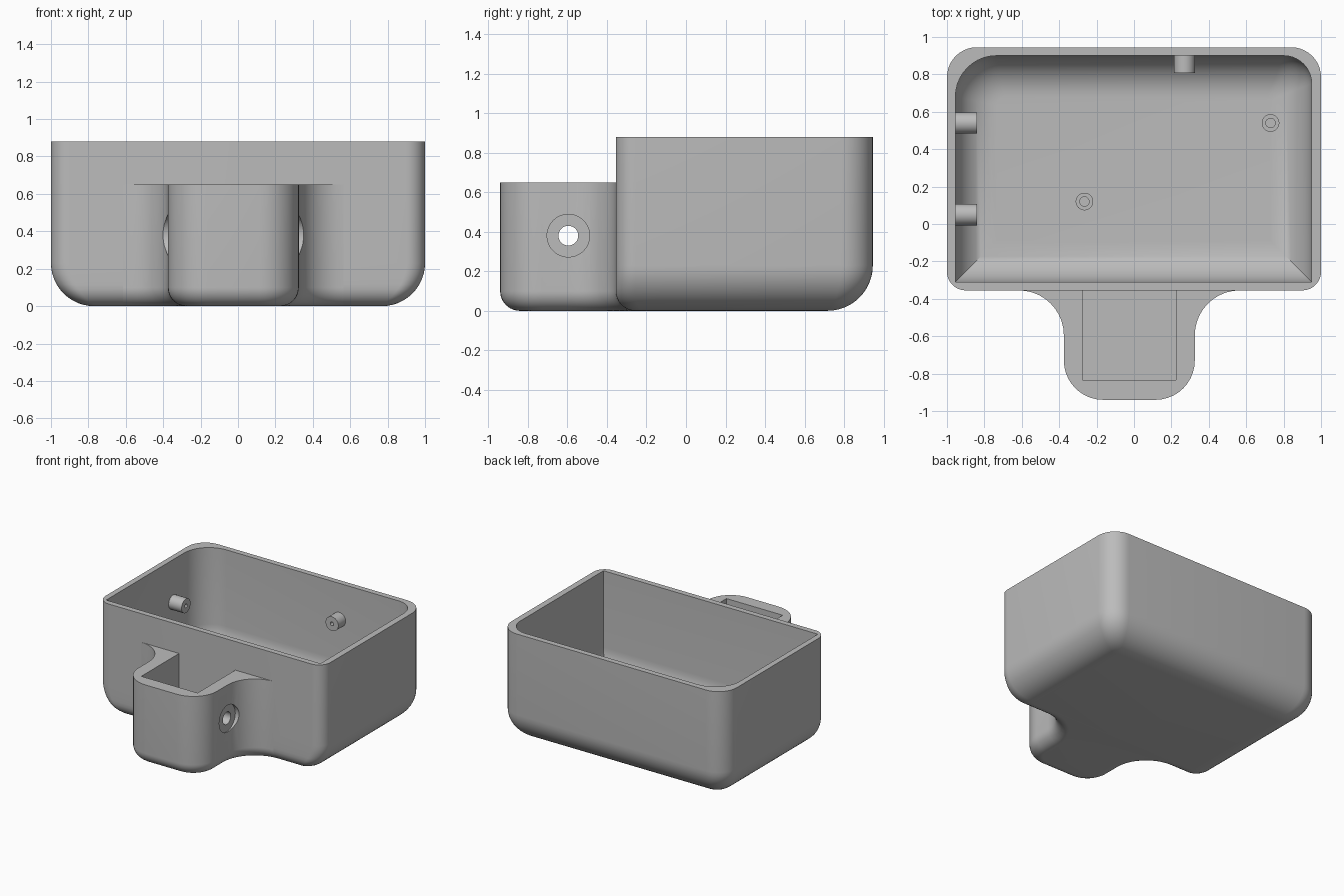
import bpy, bmesh
from math import sin, cos, pi, sqrt
from mathutils import Matrix

cube = bpy.data.objects.get("Cube")
if cube:
    bpy.data.objects.remove(cube)

grey = bpy.data.materials.new("plain grey")
grey.use_nodes = True
grey.diffuse_color = (0.5, 0.5, 0.5, 1)
grey.node_tree.nodes["Principled BSDF"].inputs["Base Color"].default_value = (0.5, 0.5, 0.5, 1)

STEPS = 10


def arc(cx, cy, r, start, end, z, n=STEPS):
    """Points on a horizontal arc, angles in quarter turns."""
    pts = []
    for i in range(n + 1):
        a = (start + (end - start) * i / n) * pi / 2
        pts.append((cx + r * cos(a), cy + r * sin(a), z))
    return pts


def rounded_rect(x0, x1, y0, y1, radii, z):
    """Radii order: front left, back left, back right, front right."""
    fl, bl, br, fr = radii
    return (arc(x1 - fl, y0 + fl, fl, -1, 0, z) + arc(x1 - bl, y1 - bl, bl, 0, 1, z)
            + arc(x0 + br, y1 - br, br, 1, 2, z) + arc(x0 + fr, y0 + fr, fr, 2, 3, z))


def circle(r, z, n=32):
    return arc(0, 0, r, 0, 4, z, n)[:-1]


def inset(r, h):
    """Inward offset of a quarter-round edge of radius r at height h."""
    return 0 if h >= r else r - sqrt(max(0, r * r - (r - h) ** 2))


def loft(name, loops, matrix=None):
    """Skin a stack of equal loops and cap both ends."""
    bm = bmesh.new()
    rings = [[bm.verts.new(p) for p in loop] for loop in loops]
    n = len(rings[0])
    for a, b in zip(rings, rings[1:]):
        for i in range(n):
            j = (i + 1) % n
            bm.faces.new((a[i], a[j], b[j], b[i]))
    bm.faces.new(rings[0][::-1])
    bm.faces.new(rings[-1])
    bmesh.ops.remove_doubles(bm, verts=bm.verts[:], dist=0.00002)
    bmesh.ops.recalc_face_normals(bm, faces=bm.faces[:])
    if matrix:
        bm.transform(matrix)
    mesh = bpy.data.meshes.new(name)
    bm.to_mesh(mesh)
    bm.free()
    mesh.materials.append(grey)
    obj = bpy.data.objects.new(name, mesh)
    bpy.context.collection.objects.link(obj)
    return obj


def select(obj):
    bpy.ops.object.select_all(action='DESELECT')
    obj.select_set(True)
    bpy.context.view_layer.objects.active = obj


def smooth(obj):
    select(obj)
    bpy.ops.object.shade_smooth_by_angle(angle=pi / 6)


def cut(obj, cutter):
    cutter.hide_render = True
    mod = obj.modifiers.new("cut", 'BOOLEAN')
    mod.operation = 'DIFFERENCE'
    mod.solver = 'EXACT'
    mod.object = cutter
    select(obj)
    bpy.ops.object.modifier_apply(modifier=mod.name)
    bpy.data.objects.remove(cutter)


# Tray: outer shell up to the rim, then the inner shell down to the floor
TOP, FLOOR, SIDE_R, FRONT_R = 0.88, 0.045, 0.23, 0.1


def outer_loop(z):
    s, f = inset(SIDE_R, z), inset(FRONT_R, z)
    back, front = max(0.03, 0.16 - 0.6 * s), max(0.02, 0.1 - 0.6 * f)
    return rounded_rect(-1 + s, 1 - s, -0.355 + f, 0.945 - s, (front, back, back, front), z)


def inner_loop(z):
    s = inset(0.22, z - FLOOR)
    return rounded_rect(-0.955 + s, 0.95 - s, -0.31 + s, 0.9 - s,
                        (0, max(0.02, 0.15 - 0.6 * s), max(0.03, 0.22 - 0.8 * s), 0), z)


curve = [1 - cos(i / 12 * pi / 2) for i in range(13)]
outer = [outer_loop(SIDE_R * c) for c in curve] + [outer_loop(TOP)]
inner = [inner_loop(TOP)] + [inner_loop(FLOOR + 0.22 * c) for c in reversed(curve)]
smooth(loft("tray", outer + inner))

# Front socket: block with round corners, flared into the tray wall
MID, HALF, FLARE, FLARE_Y = -0.025, 0.35, 0.24, -0.595


def socket_loop(z):
    d = inset(0.1, z)
    r = 0.21 - d
    out = HALF + FLARE
    corner = arc(HALF - d - r, -0.94 + d + r, r, -1, 0, z)
    flare = arc(out, FLARE_Y, FLARE + d, 2, 1, z)
    half = corner + flare + [(out, -0.335 + d, z)]
    mirrored = [(-x, y, h) for x, y, h in reversed(half)]
    return [(x + MID, y, h) for x, y, h in half + mirrored]


socket = loft("front_socket", [socket_loop(0.1 * c) for c in curve] + [socket_loop(0.65)])

# Socket pocket, cross hole and shallow round recesses
cut(socket, loft("pocket_cutter", [
    [(-0.275, -0.835, z), (0.225, -0.835, z), (0.225, -0.345, z), (-0.275, -0.345, z)]
    for z in (0.06, 0.8)]))
along_x = Matrix.Rotation(pi / 2, 4, 'Y')
cut(socket, loft("hole_cutter", [circle(0.05, -0.8), circle(0.05, 0.8)],
                 Matrix.Translation((MID, -0.595, 0.38)) @ along_x))
for side in (-1, 1):
    cut(socket, loft("recess_cutter", [circle(0.108, side * (HALF - 0.008)), circle(0.108, side * 0.55)],
                     Matrix.Translation((MID, -0.595, 0.38)) @ along_x))
smooth(socket)


# Hollow mounting pegs on the walls and the floor
def peg(name, place, turn, radius, hole, length):
    loops = [circle(radius, -0.02), circle(radius, length), circle(hole, length), circle(hole, length * 0.3)]
    smooth(loft(name, loops, Matrix.Translation(place) @ turn))


for i, y in enumerate((0.05, 0.54)):
    peg(f"right_wall_peg_{i + 1}", (-0.955, y, 0.54), along_x, 0.057, 0.015, 0.115)
for i, z in enumerate((0.23, 0.59)):
    peg(f"back_wall_peg_{i + 1}", (0.27, 0.9, z), Matrix.Rotation(pi / 2, 4, 'X'), 0.057, 0.015, 0.093)
for i, (x, y) in enumerate(((0.73, 0.54), (-0.265, 0.12))):
    peg(f"floor_peg_{i + 1}", (x, y, FLOOR), Matrix.Identity(4), 0.047, 0.025, 0.09)
